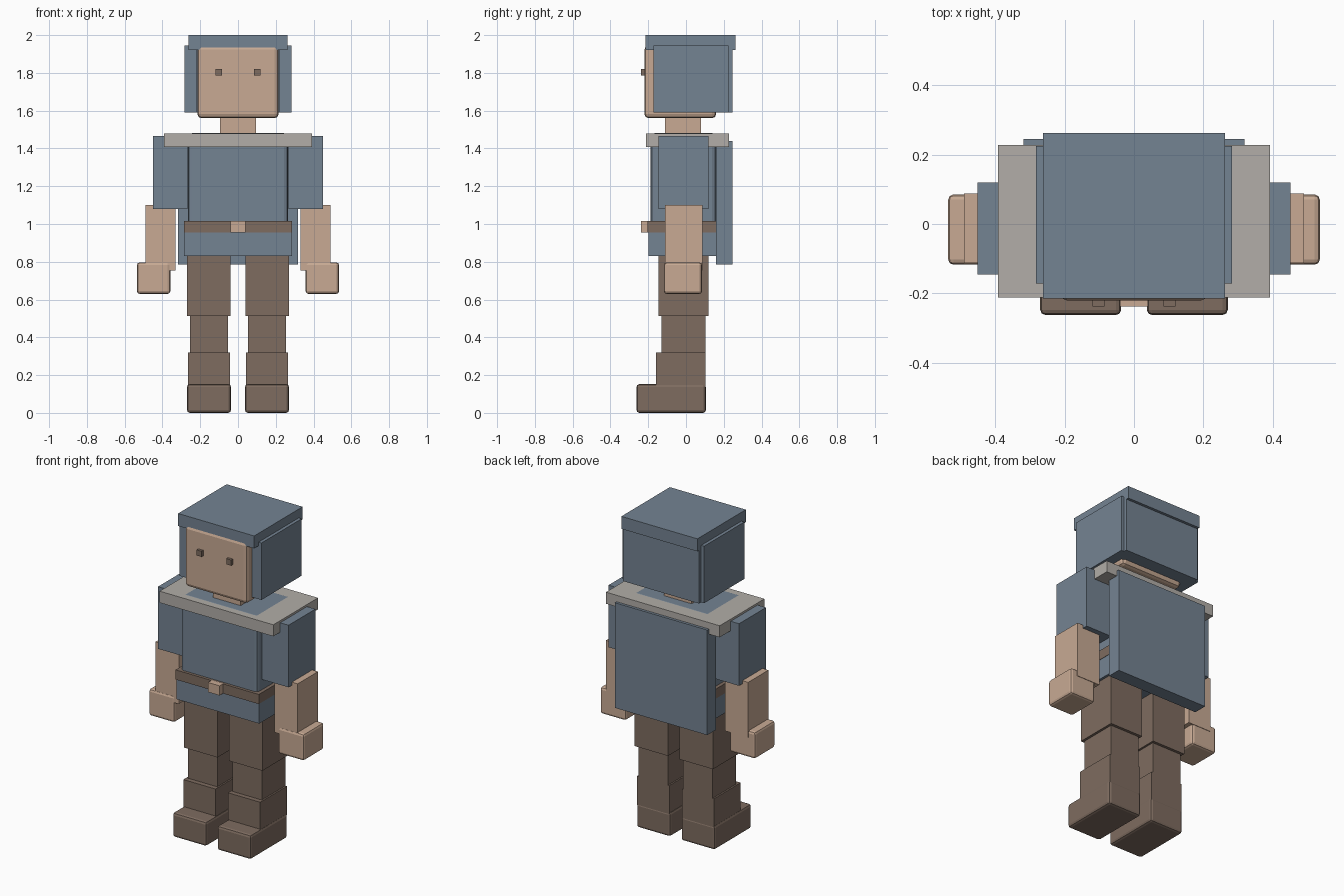
import bpy

def material(name, rgb):
    m = bpy.data.materials.new(name)
    m.diffuse_color = (*rgb, 1)
    return m

BLUE = material("slate_blue", (0.175, 0.227, 0.288))
SKIN = material("skin", (0.578, 0.402, 0.296))
BROWN = material("brown", (0.209, 0.150, 0.117))
GREY = material("warm_grey", (0.445, 0.423, 0.392))

def box(name, x, y, z, mat, bevel=0.0):
    """Box from (min, max) ranges, optionally with rounded edges."""
    ranges = (x, y, z)
    bpy.ops.mesh.primitive_cube_add(size=1, location=[(a + b) / 2 for a, b in ranges])
    ob = bpy.context.object
    ob.name = name
    ob.scale = [b - a for a, b in ranges]
    bpy.ops.object.transform_apply(location=False, rotation=False, scale=True)
    ob.data.materials.append(mat)
    if bevel:
        mod = ob.modifiers.new("rounded_edges", 'BEVEL')
        mod.width = bevel
        mod.segments = 2
    return ob

def pair(name, x, y, z, mat, bevel=0.0):
    """Matching boxes on both sides of the body."""
    box(name + "_right", x, y, z, mat, bevel)
    box(name + "_left", (-x[1], -x[0]), y, z, mat, bevel)

# Head, hair and eyes
box("head", (-0.215, 0.215), (-0.22, 0.16), (1.56, 1.945), SKIN, 0.022)
box("hair_top", (-0.262, 0.262), (-0.215, 0.262), (1.922, 2.0), BLUE)
box("hair_back", (-0.262, 0.262), (0.15, 0.245), (1.59, 1.94), BLUE)
pair("hair_side", (0.218, 0.282), (-0.172, 0.225), (1.59, 1.945), BLUE)
pair("eye", (0.085, 0.119), (-0.237, -0.21), (1.785, 1.82), BROWN)
box("neck", (-0.095, 0.095), (-0.11, 0.08), (1.46, 1.58), SKIN)

# Torso, collar, cape and belt
box("torso", (-0.265, 0.265), (-0.187, 0.16), (0.9, 1.481), BLUE, 0.022)
box("collar", (-0.392, 0.392), (-0.212, 0.228), (1.408, 1.48), GREY)
box("cape", (-0.318, 0.318), (0.16, 0.245), (0.785, 1.44), BLUE)
box("tunic_skirt", (-0.285, 0.285), (-0.198, 0.162), (0.83, 0.955), BLUE)
box("belt", (-0.287, 0.287), (-0.205, 0.162), (0.955, 1.015), BROWN)
box("buckle", (-0.04, 0.04), (-0.238, -0.2), (0.955, 1.015), SKIN)

# Arms
pair("sleeve", (0.268, 0.45), (-0.145, 0.12), (1.08, 1.467), BLUE)
pair("forearm", (0.33, 0.49), (-0.112, 0.088), (0.755, 1.1), SKIN)
pair("hand", (0.358, 0.535), (-0.117, 0.085), (0.63, 0.797), SKIN, 0.015)

# Legs
pair("thigh", (0.04, 0.27), (-0.145, 0.12), (0.512, 0.835), BROWN)
pair("shin", (0.052, 0.255), (-0.13, 0.103), (0.31, 0.515), BROWN)
pair("boot_cuff", (0.043, 0.265), (-0.16, 0.103), (0.14, 0.32), BROWN)
pair("foot", (0.037, 0.27), (-0.262, 0.105), (0.0, 0.152), BROWN, 0.015)
